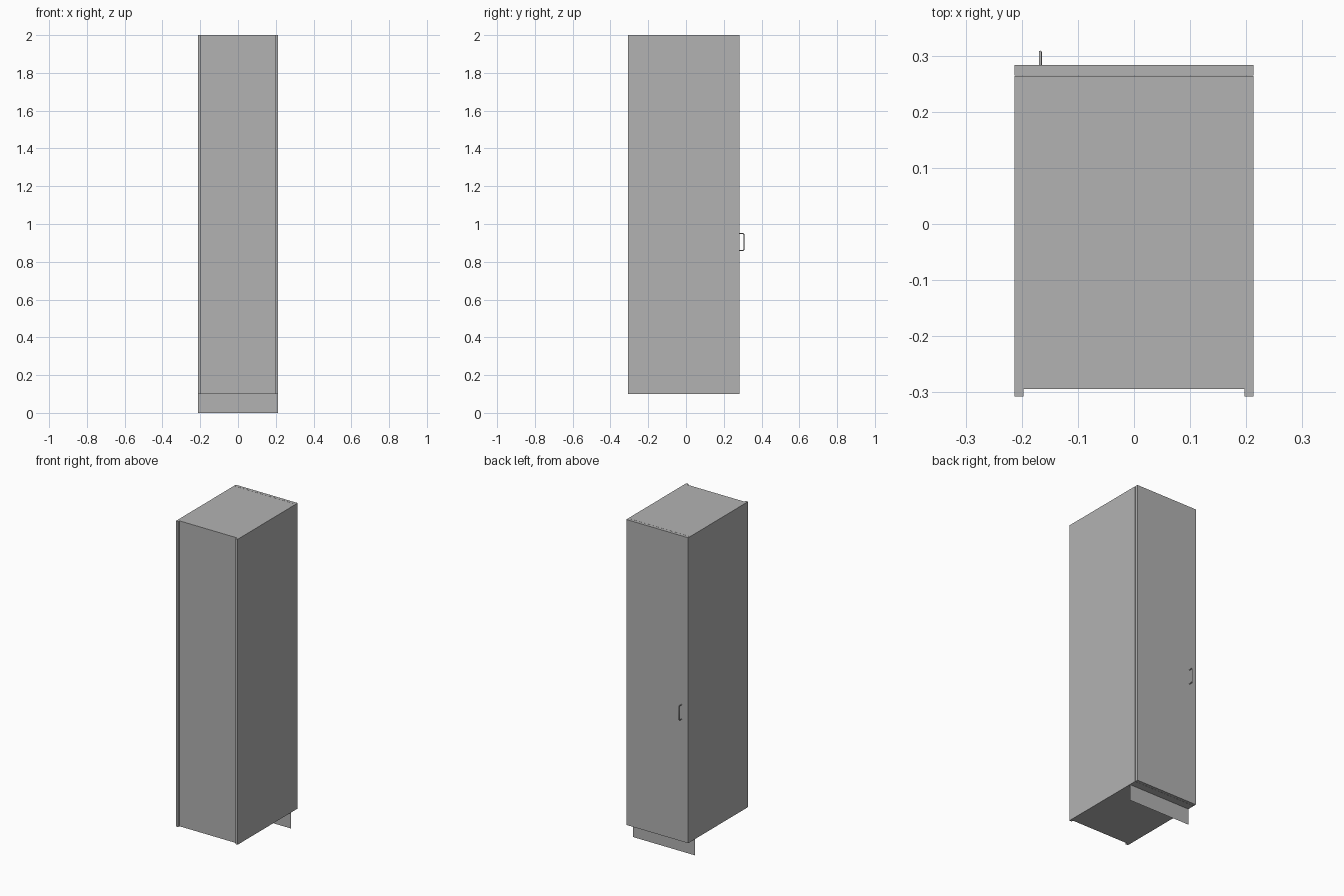
import bpy, bmesh

cube = bpy.data.objects.get("Cube")
if cube:
    bpy.data.objects.remove(cube, do_unlink=True)

grey = bpy.data.materials.new("cabinet_grey")
grey.use_nodes = True
colour = (0.448, 0.448, 0.448, 1)
grey.diffuse_color = colour
grey.node_tree.nodes["Principled BSDF"].inputs["Base Color"].default_value = colour

HALF = 0.213       # half width
BASE, TOP = 0.1, 2.0
BACK, SEAM, FACE = -0.307, 0.265, 0.283


def add_mesh(name, bm):
    mesh = bpy.data.meshes.new(name)
    bm.normal_update()
    bm.to_mesh(mesh)
    bm.free()
    mesh.materials.append(grey)
    obj = bpy.data.objects.new(name, mesh)
    bpy.context.collection.objects.link(obj)
    return obj


def prism(name, outline, z0, z1):
    """Extrude an outline in plan from z0 up to z1."""
    bm = bmesh.new()
    face = bm.faces.new([bm.verts.new((x, y, z0)) for x, y in outline])
    up = bmesh.ops.extrude_face_region(bm, geom=[face], use_keep_orig=True)
    verts = [g for g in up["geom"] if isinstance(g, bmesh.types.BMVert)]
    bmesh.ops.translate(bm, verts=verts, vec=(0, 0, z1 - z0))
    bmesh.ops.recalc_face_normals(bm, faces=bm.faces)
    return add_mesh(name, bm)


# Carcass: side panels run past the recessed rear panel
inner, recess = HALF - 0.016, -0.294
half = [(HALF, SEAM - 0.001), (HALF, BACK), (inner, BACK), (inner, recess)]
prism("carcass", half + [(-x, y) for x, y in reversed(half)], BASE, TOP)

# Door slab, separated by a hairline seam
prism("door", [(-HALF, SEAM), (HALF, SEAM), (HALF, FACE), (-HALF, FACE)], BASE, TOP)

# Toe kick: a single thin sheet set back under the door
bm = bmesh.new()
kick_y = 0.218
bm.faces.new([bm.verts.new((x, kick_y, z)) for x, z in
              ((HALF, 0), (-HALF, 0), (-HALF, BASE), (HALF, BASE))])
add_mesh("toe_kick", bm)

# Bow handle: slim round bar bent into a C shape
r, x = 0.0027, -0.167
low, high, out = 0.86, 0.95, 0.309 - r
c = 0.004
path = [(FACE, low), (out - c, low), (out, low + c),
        (out, high - c), (out - c, high), (FACE, high)]
curve = bpy.data.curves.new("handle", "CURVE")
curve.dimensions = "3D"
curve.bevel_depth = r
curve.bevel_resolution = 2
curve.use_fill_caps = True
spline = curve.splines.new("POLY")
spline.points.add(len(path) - 1)
for point, (y, z) in zip(spline.points, path):
    point.co = (x, y, z, 1)
curve.materials.append(grey)
handle = bpy.data.objects.new("handle", curve)
bpy.context.collection.objects.link(handle)
